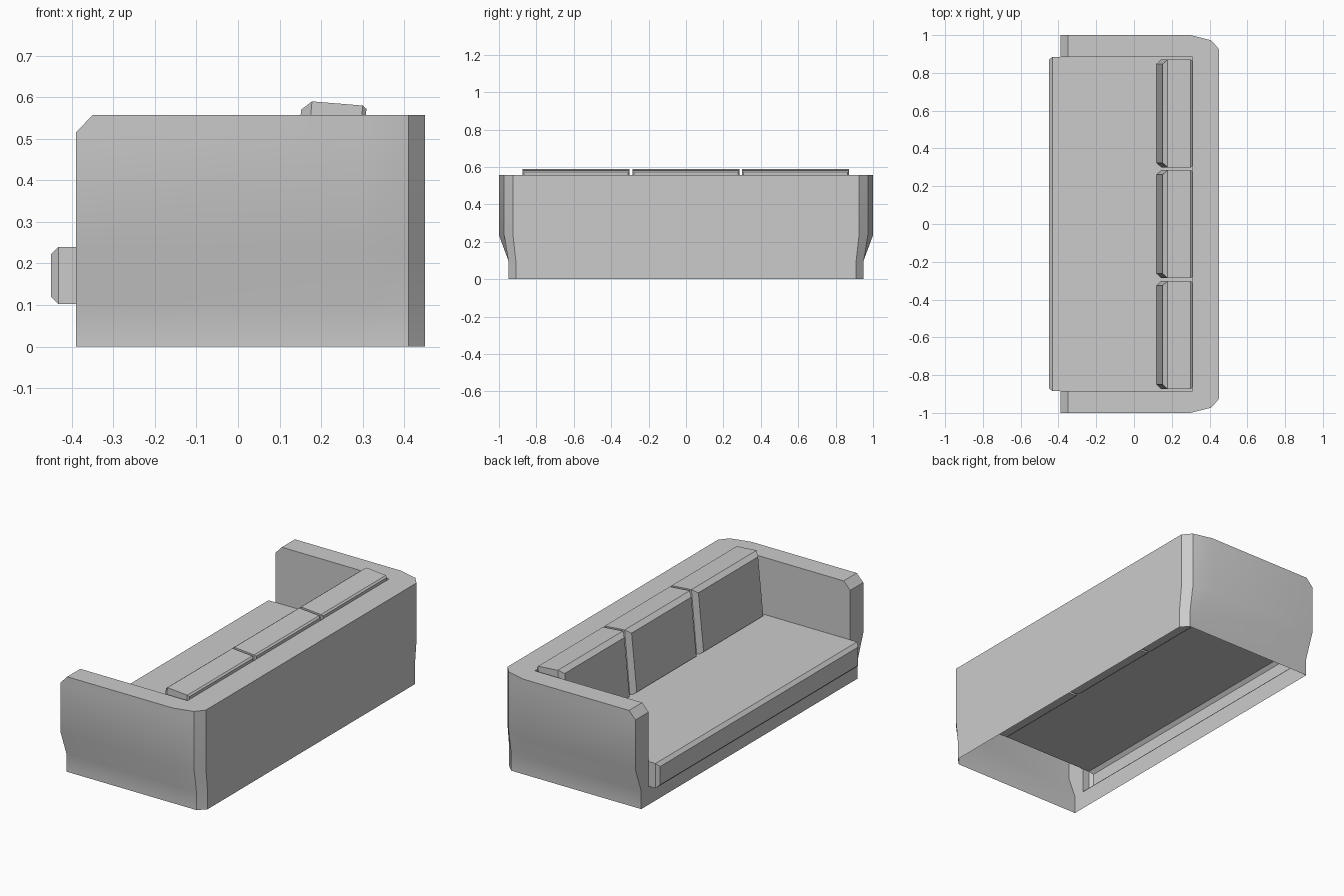
import bpy, bmesh, math

if "Cube" in bpy.data.objects:
    bpy.data.objects.remove(bpy.data.objects["Cube"])


def make_object(name, polys, smooth=False):
    """Build one welded mesh object from polygons given as point lists."""
    bm = bmesh.new()
    for poly in polys:
        bm.faces.new([bm.verts.new(p) for p in poly])
    bmesh.ops.remove_doubles(bm, verts=bm.verts, dist=1e-4)
    bmesh.ops.recalc_face_normals(bm, faces=bm.faces)
    mesh = bpy.data.meshes.new(name)
    bm.to_mesh(mesh)
    bm.free()
    ob = bpy.data.objects.new(name, mesh)
    bpy.context.collection.objects.link(ob)
    if smooth:
        bpy.context.view_layer.objects.active = ob
        ob.select_set(True)
        bpy.ops.object.shade_smooth_by_angle(angle=math.radians(30))
        ob.select_set(False)
    return ob


def bridge(a, b, closed=True):
    """Quads between two rings with equal point counts."""
    n = len(a)
    return [[a[i], a[(i + 1) % n], b[(i + 1) % n], b[i]]
            for i in range(n if closed else n - 1)]


INNER_Y, BACK_X, SEAT_Z, TOP = 0.885, 0.31, 0.24, 0.557


# Frame: hollow shell of arms, back and front rail, open underneath
def outline(z, front_x, side, corner, back):
    half = [(front_x, side), (0.30, side), (0.41, corner), (0.45, back)]
    return ([(x, -y, z) for x, y in half]
            + [(x, y, z) for x, y in reversed(half)])


rings = [outline(0, -0.39, 0.95, 0.95, 0.91),
         outline(0.1, -0.39, 0.95, 0.95, 0.91),
         outline(0.235, -0.39, 1, 0.972, 0.925),
         outline(0.515, -0.39, 1, 0.972, 0.925),
         outline(TOP, -0.35, 1, 0.972, 0.925)]
frame = []
for low, high in zip(rings, rings[1:]):
    frame += bridge(low, high, closed=False)

# arm fronts, including the sloped top edge, and inner arm walls
for s, i in ((-1, 0), (1, -1)):
    for low, high in zip(rings, rings[1:]):
        a, b = low[i], high[i]
        frame.append([a, (a[0], s * INNER_Y, a[2]), (b[0], s * INNER_Y, b[2]), b])
    side = [(-0.39, SEAT_Z), (-0.39, 0.515), (-0.35, TOP), (BACK_X, TOP), (BACK_X, SEAT_Z)]
    frame.append([(x, s * INNER_Y, z) for x, z in side])

# front rail, inner back wall and U-shaped top
Y = INNER_Y
frame.append([(-0.39, -Y, 0), (-0.39, Y, 0), (-0.39, Y, 0.1), (-0.39, -Y, 0.1)])
frame.append([(BACK_X, -Y, SEAT_Z), (BACK_X, Y, SEAT_Z), (BACK_X, Y, TOP), (BACK_X, -Y, TOP)])
frame.append(rings[-1] + [(-0.35, Y, TOP), (BACK_X, Y, TOP),
                          (BACK_X, -Y, TOP), (-0.35, -Y, TOP)])
make_object("sofa_frame", frame, smooth=True)


# Seat: top panel with a bevelled lip overhanging the rail
def lip(x, y, z0, z1):
    return [(x, -y, z0), (x, y, z0), (x, y, z1), (x, -y, z1)]


root = lip(-0.39, Y, 0.102, SEAT_Z)
edge = lip(-0.432, Y, 0.102, SEAT_Z)
face = lip(-0.45, Y - 0.015, 0.12, 0.222)
panel = [root[3], root[2], (BACK_X, Y, SEAT_Z), (BACK_X, -Y, SEAT_Z)]
make_object("seat", bridge(root, edge) + bridge(edge, face) + [face, panel])


# Back cushions: leaning blocks with bevelled front and rear edges
def section(cy, half, bottom, top):
    (xb, zb), (xt, zt) = bottom, top
    return [(xb, cy - half, zb), (xb, cy + half, zb),
            (xt, cy + half, zt), (xt, cy - half, zt)]


for n, cy in enumerate((-0.588, -0.001, 0.586)):
    h = 0.286
    loops = [section(cy, h - 0.024, (0.12, 0.25), (0.152, 0.57)),
             section(cy, h, (0.145, 0.232), (0.178, 0.59)),
             section(cy, h, (0.27, 0.222), (0.30, 0.58)),
             section(cy, h - 0.008, (0.28, 0.228), (0.309, 0.572))]
    faces = [loops[0], loops[-1]]
    for a, b in zip(loops, loops[1:]):
        faces += bridge(a, b)
    make_object(f"back_cushion_{n + 1}", faces)
